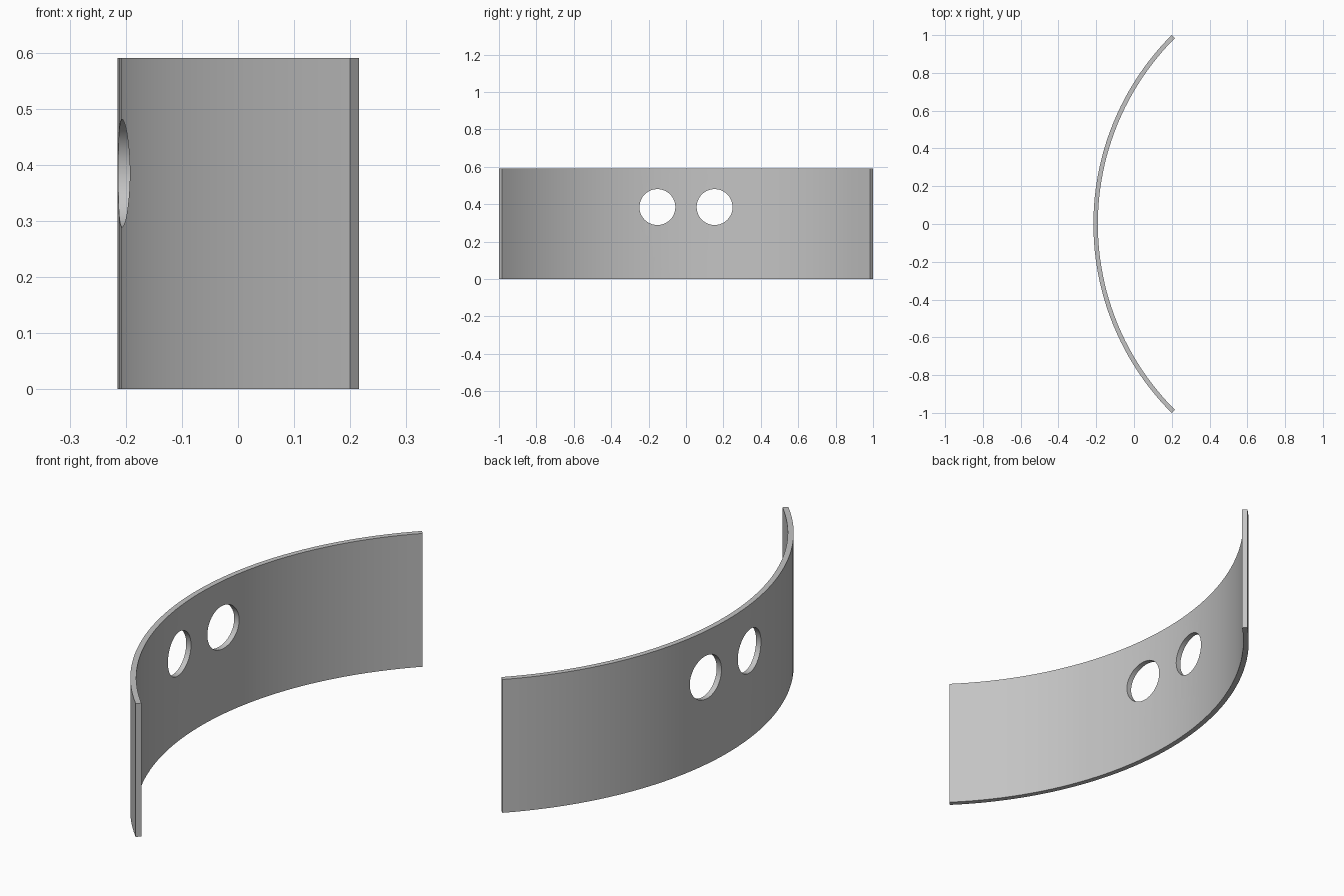
import bpy, bmesh, math

cube = bpy.data.objects.get("Cube")
if cube:
    bpy.data.objects.remove(cube, do_unlink=True)

HEIGHT = 0.59
OUTER = math.sqrt(2)            # quarter arc with a chord of 2
THICK = OUTER / 60
CENTRE_X = OUTER - 0.215
SEGMENTS = 48
HOLE_R, HOLE_Y, HOLE_Z = 0.096, 0.153, 0.385

grey = bpy.data.materials.new("plain grey")
grey.use_nodes = True
colour = (0.55, 0.55, 0.55, 1)
grey.diffuse_color = colour
grey.node_tree.nodes["Principled BSDF"].inputs["Base Color"].default_value = colour


def arc(radius):
    """Points of the quarter arc, bulging towards -x."""
    angles = [math.radians(-45 + 90 * i / SEGMENTS) for i in range(SEGMENTS + 1)]
    return [(CENTRE_X - radius * math.cos(a), radius * math.sin(a), 0) for a in angles]


# Curved band: arc-shaped strip of quads, extruded upwards
bm = bmesh.new()
outer = [bm.verts.new(p) for p in arc(OUTER)]
inner = [bm.verts.new(p) for p in arc(OUTER - THICK)]
for i in range(SEGMENTS):
    bm.faces.new((outer[i], outer[i + 1], inner[i + 1], inner[i]))
top = bmesh.ops.extrude_face_region(bm, geom=bm.faces[:])["geom"]
bmesh.ops.translate(bm, vec=(0, 0, HEIGHT),
                    verts=[g for g in top if isinstance(g, bmesh.types.BMVert)])
bmesh.ops.recalc_face_normals(bm, faces=bm.faces[:])
mesh = bpy.data.meshes.new("curved_band")
bm.to_mesh(mesh)
bm.free()
mesh.materials.append(grey)
band = bpy.data.objects.new("curved_band", mesh)
bpy.context.collection.objects.link(band)

# Pair of round holes through the middle of the band
cutters = []
for side in (-1, 1):
    bpy.ops.mesh.primitive_cylinder_add(vertices=48, radius=HOLE_R, depth=0.3,
                                        location=(-0.2, side * HOLE_Y, HOLE_Z),
                                        rotation=(0, math.pi / 2, 0))
    cutter = bpy.context.object
    cutter.name = "hole_cutter"
    cutter.hide_render = True
    cutter.data.materials.append(grey)
    cut = band.modifiers.new("hole", "BOOLEAN")
    cut.operation = "DIFFERENCE"
    cut.solver = "EXACT"
    cut.object = cutter
    cutters.append(cutter)

# Bake the holes, then drop the cutters
bpy.ops.object.select_all(action="DESELECT")
band.select_set(True)
bpy.context.view_layer.objects.active = band
for name in [m.name for m in band.modifiers]:
    bpy.ops.object.modifier_apply(modifier=band.modifiers[0].name)
for cutter in cutters:
    bpy.data.objects.remove(cutter, do_unlink=True)
bpy.ops.object.shade_smooth_by_angle(angle=math.radians(30))
